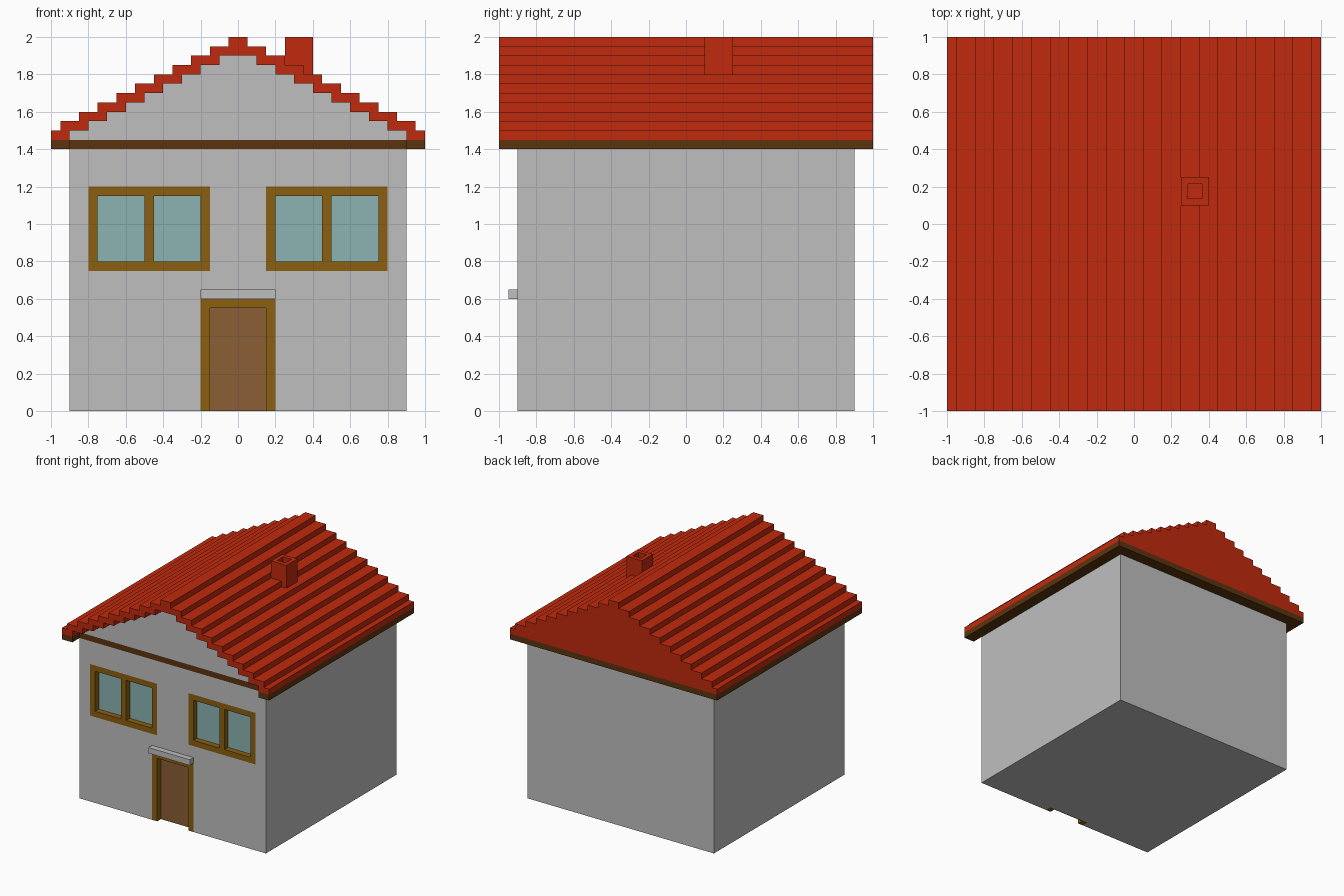
import bpy
import bmesh

cube = bpy.data.objects.get("Cube")
if cube:
    bpy.data.objects.remove(cube, do_unlink=True)


def material(name, rgb):
    lin = [((c / 255 + 0.055) / 1.055) ** 2.4 if c > 10 else c / 255 / 12.92 for c in rgb]
    m = bpy.data.materials.new(name)
    m.use_nodes = True
    m.diffuse_color = (*lin, 1)
    bsdf = m.node_tree.nodes["Principled BSDF"]
    bsdf.inputs["Base Color"].default_value = (*lin, 1)
    bsdf.inputs["Roughness"].default_value = 0.8
    return m


WALL = material("wall grey", (191, 191, 191))
ROOF = material("roof red", (192, 42, 13))
EAVES = material("dark brown", (92, 52, 14))
FRAME = material("frame ochre", (139, 96, 16))
DOOR = material("door brown", (139, 94, 54))
GLASS = material("glass teal", (139, 179, 178))

T = 0.05            # basic block size
FRONT = -0.9        # front wall plane
PANE = FRONT + T    # plane of the recessed glass and door
BACK = PANE + 0.009  # bottom of the wall recesses


def finish(bm, name, mat):
    bmesh.ops.recalc_face_normals(bm, faces=bm.faces)
    me = bpy.data.meshes.new(name)
    bm.to_mesh(me)
    bm.free()
    me.materials.append(mat)
    ob = bpy.data.objects.new(name, me)
    bpy.context.collection.objects.link(ob)
    return ob


def add_box(bm, x0, x1, y0, y1, z0, z1):
    v = bmesh.ops.create_cube(bm, size=1)["verts"]
    for p in v:
        p.co = ((x0 + x1) / 2 + p.co.x * (x1 - x0),
                (y0 + y1) / 2 + p.co.y * (y1 - y0),
                (z0 + z1) / 2 + p.co.z * (z1 - z0))


def boxes(name, mat, *dims):
    bm = bmesh.new()
    for d in dims:
        add_box(bm, *d)
    return finish(bm, name, mat)


def extrude(name, mat, points, vec):
    bm = bmesh.new()
    face = bm.faces.new([bm.verts.new(p) for p in points])
    res = bmesh.ops.extrude_face_region(bm, geom=[face], use_keep_orig=True)
    bmesh.ops.translate(bm, vec=vec, verts=[g for g in res["geom"] if isinstance(g, bmesh.types.BMVert)])
    return finish(bm, name, mat)


def cut(target, x0, x1, z0, z1):
    cutter = boxes("opening_cutter", WALL, (x0, x1, FRONT - 0.1, BACK, z0, z1))
    cutter.hide_render = True
    mod = target.modifiers.new("opening", "BOOLEAN")
    mod.operation = "DIFFERENCE"
    mod.solver = "EXACT"
    mod.object = cutter
    bpy.context.view_layer.objects.active = target
    bpy.ops.object.modifier_apply(modifier=mod.name)
    bpy.data.objects.remove(cutter, do_unlink=True)


# Walls with openings
walls = boxes("walls", WALL, (-0.9, 0.9, FRONT, 0.9, 0, 1.4))
cut(walls, -0.2, 0.2, -0.1, 0.6)
for x in (-0.8, 0.15):
    cut(walls, x, x + 0.65, 0.75, 1.2)

# Windows: surround with a mullion, glass set back
for side, x, mid in (("right", -0.8, -0.5), ("left", 0.15, 0.45)):
    e = x + 0.65
    boxes(side + "_window_frame", FRAME,
          (x, e, FRONT, BACK, 0.75, 0.8), (x, e, FRONT, BACK, 1.15, 1.2),
          (x, x + T, FRONT, BACK, 0.8, 1.15), (e - T, e, FRONT, BACK, 0.8, 1.15),
          (mid, mid + T, FRONT, BACK, 0.8, 1.15))
    boxes(side + "_window_glass", GLASS, (x + T, e - T, PANE, BACK, 0.8, 1.15))

# Door, its frame and the ledge above
boxes("door_frame", FRAME,
      (-0.2, -0.15, FRONT, BACK, 0, 0.55), (0.15, 0.2, FRONT, BACK, 0, 0.55),
      (-0.2, 0.2, FRONT, BACK, 0.55, 0.6))
boxes("door", DOOR, (-0.15, 0.15, PANE, BACK, 0, 0.55))
boxes("door_ledge", WALL, (-0.2, 0.2, FRONT - T, FRONT, 0.6, 0.65))

# Eaves slab, open at the front between the two roof ends
plan = [(-1, -1), (-0.9, -1), (-0.9, FRONT), (0.9, FRONT), (0.9, -1), (1, -1), (1, 1), (-1, 1)]
extrude("eaves_slab", EAVES, [(x, y, 1.4) for x, y in plan], (0, 0, T))


# Stepped half-profiles from the eaves to the ridge
def steps(widths, z):
    pts = []
    for w in widths:
        pts += [(w, z), (w, z + T)]
        z += T
    return pts


def mirrored(half):
    return half + [(-x, z) for x, z in reversed(half)]


outer = steps([1] + [0.95 - 0.1 * i for i in range(10)], 1.45)
inner = steps([0.9 - 0.1 * i for i in range(9)], 1.45)

# Roof shell, front gable and closed rear gable
shell = mirrored(outer) + list(reversed(mirrored(inner)))
extrude("roof", ROOF, [(x, -1, z) for x, z in shell], (0, 2, 0))
extrude("front_gable", WALL, [(x, FRONT, z) for x, z in mirrored(inner)], (0, 0.1, 0))
extrude("rear_gable", ROOF, [(x, FRONT + 0.1, z) for x, z in mirrored(inner)], (0, 1.8, 0))

# Chimney with a square flue
bm = bmesh.new()
add_box(bm, 0.25, 0.4, 0.1, 0.25, 1.77, 2.0)
bm.normal_update()
top = max(bm.faces, key=lambda f: f.calc_center_median().z)
bmesh.ops.inset_region(bm, faces=[top], thickness=T)
flue = bmesh.ops.extrude_discrete_faces(bm, faces=[top])["faces"][0]
bmesh.ops.translate(bm, vec=(0, 0, -0.1), verts=flue.verts)
finish(bm, "chimney", ROOF)
